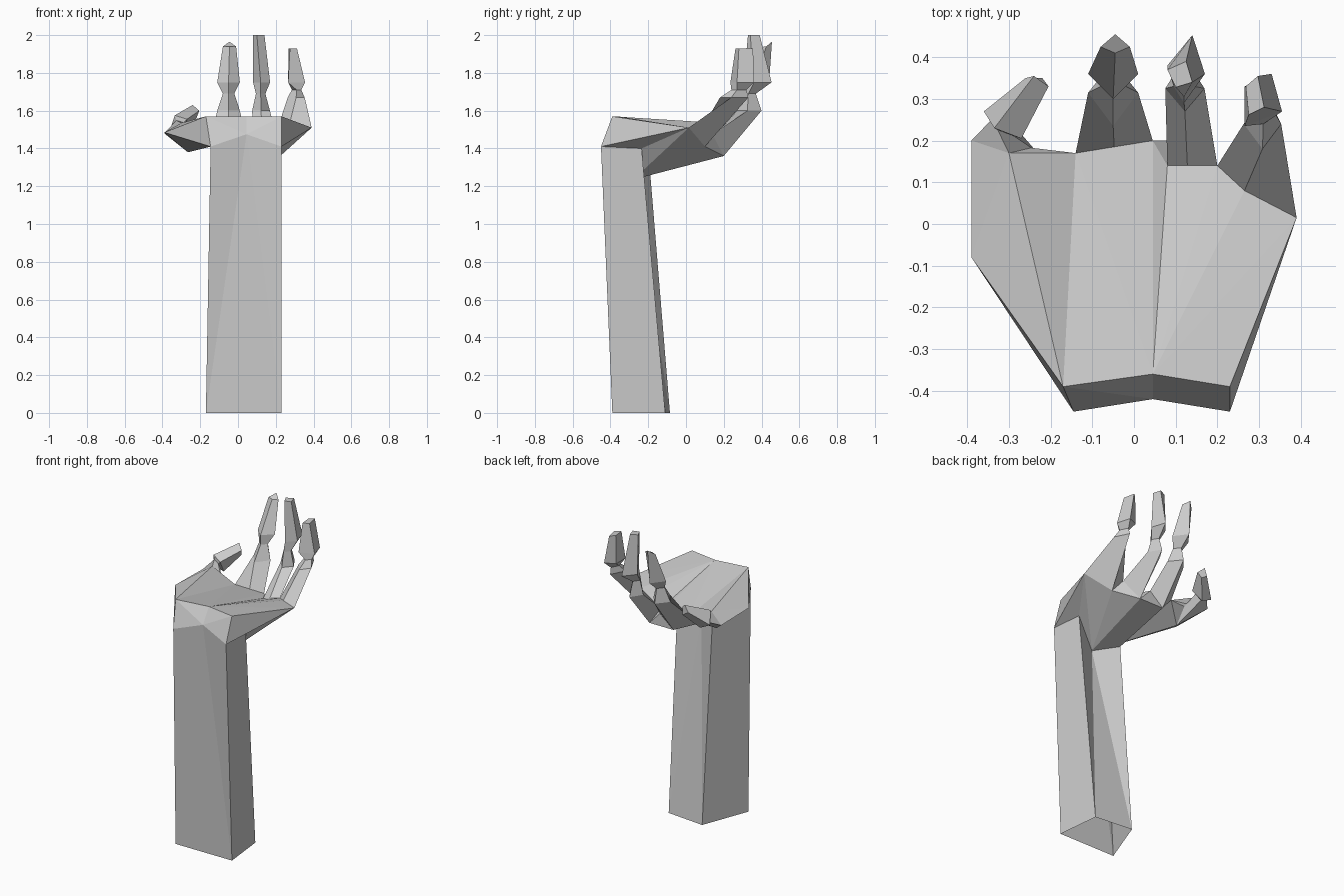
import bpy
import bmesh
from mathutils import Vector

default_cube = bpy.data.objects.get("Cube")
if default_cube:
    bpy.data.objects.remove(default_cube, do_unlink=True)

# One plain grey for the whole sculpture
grey = bpy.data.materials.new("plain_grey")
grey.use_nodes = True
colour = (0.6, 0.6, 0.6, 1)
grey.diffuse_color = colour
grey.node_tree.nodes["Principled BSDF"].inputs["Base Color"].default_value = colour


def finish(name, bm):
    """Turn the bmesh into a flat shaded object with outward normals."""
    bmesh.ops.recalc_face_normals(bm, faces=bm.faces)
    mesh = bpy.data.meshes.new(name)
    bm.to_mesh(mesh)
    bm.free()
    mesh.materials.append(grey)
    part = bpy.data.objects.new(name, mesh)
    bpy.context.collection.objects.link(part)


def shell(name, faces):
    """Join facets that share named corner points."""
    bm = bmesh.new()
    corners = {}
    for face in faces:
        for point in face:
            key = point.to_tuple()
            if key not in corners:
                corners[key] = bm.verts.new(point)
        bm.faces.new([corners[point.to_tuple()] for point in face])
    finish(name, bm)


def finger(name, rings):
    """Skin a stack of four-cornered rings and close the tip."""
    bm = bmesh.new()
    loops = [[bm.verts.new(point) for point in ring] for ring in rings]
    for lower, upper in zip(loops, loops[1:]):
        for i in range(len(lower)):
            j = (i + 1) % len(lower)
            bm.faces.new((lower[i], lower[j], upper[j], upper[i]))
    bm.faces.new(loops[-1])
    finish(name, bm)


def faceted_block(name, points):
    """Wrap a faceted solid round a few corner points."""
    bm = bmesh.new()
    for point in points:
        bm.verts.new(point)
    result = bmesh.ops.convex_hull(bm, input=bm.verts)
    unused = [v for v in result["geom_interior"] if isinstance(v, bmesh.types.BMVert)]
    bmesh.ops.delete(bm, geom=unused, context="VERTS")
    finish(name, bm)


def diamond(x, z, half_width, front, side, back, lift=0):
    """Finger section with left, front, right and back corners."""
    return [Vector((x - half_width, side, z)), Vector((x, front, z)),
            Vector((x + half_width, side, z)), Vector((x, back, z + lift))]


def section(z, *corners):
    """Level finger section through the given corners."""
    return [Vector((x, y, z)) for x, y in corners]


# Corners shared by the forearm, palm and fingers
sole_left, sole_right, sole_back_right, sole_back_left = section(
    0, (-.17, -.39), (.23, -.39), (.2, -.11), (-.055, -.085))
wrist_left = Vector((-.145, -.45, 1.41))
wrist_centre = Vector((.045, -.42, 1.475))
wrist_right = Vector((.23, -.45, 1.41))
wrist_side = Vector((.22, -.235, 1.4))
heel_right = Vector((.085, -.28, 1.235))
heel_left = Vector((-.055, -.19, 1.275))
rim_left = Vector((-.17, -.39, 1.57))
rim_centre = Vector((.045, -.36, 1.57))
rim_right = Vector((.23, -.39, 1.57))
index_left = Vector((-.14, .17, 1.46))
index_right = Vector((.045, .2, 1.44))
index_under = Vector((-.05, .2, 1.36))
middle_left = Vector((.08, .14, 1.44))
middle_right = Vector((.2, .14, 1.475))
middle_under = Vector((.12, .2, 1.36))
little_front = Vector((.265, .08, 1.5))
little_right = Vector((.39, .015, 1.51))
little_under = Vector((.25, .1, 1.41))

# Forearm: open at the bottom, hollowed below the heel of the hand
shell("forearm", [
    (sole_left, wrist_centre, wrist_left),
    (sole_left, sole_right, wrist_centre),
    (sole_right, wrist_right, wrist_centre),
    (sole_right, sole_back_right, wrist_side, wrist_right),
    (sole_back_right, heel_right, wrist_side),
    (sole_back_right, sole_back_left, heel_right),
    (sole_back_left, heel_left, heel_right),
    (sole_back_left, sole_left, wrist_left, heel_left)])

# Palm: a shallow cup with its rim at the wrist
cup_edge = [rim_left, index_left, index_right, middle_left,
            middle_right, little_front, little_right, rim_right]
underside = [heel_left, index_under, middle_under, little_under, little_right, wrist_side]
shell("palm", [(rim_centre, a, b) for a, b in zip(cup_edge, cup_edge[1:])]
      + [(heel_right, a, b) for a, b in zip(underside, underside[1:])]
      + [(wrist_left, wrist_centre, rim_left),
         (wrist_centre, rim_centre, rim_left),
         (wrist_centre, rim_right, rim_centre),
         (wrist_centre, wrist_right, rim_right),
         (wrist_right, little_right, rim_right),
         (wrist_right, wrist_side, little_right),
         (heel_left, wrist_left, rim_left),
         (heel_left, rim_left, index_left),
         (heel_left, index_left, index_under),
         (index_right, middle_left, middle_under),
         (index_right, middle_under, index_under),
         (middle_right, little_under, middle_under)])

# Fingers: wide root, pinched joint and tapering end
finger("index_finger", [
    [index_left, index_left.lerp(index_right, .5), index_right, index_under],
    diamond(-.05, 1.6, .06, .235, .315, .39),
    diamond(-.05, 1.69, .03, .3, .33, .37),
    diamond(-.05, 1.75, .06, .3, .36, .44),
    diamond(-.045, 1.94, .035, .41, .425, .455, .025)])
finger("middle_finger", [
    [middle_left, middle_left.lerp(middle_right, .4), middle_right, middle_under],
    diamond(.122, 1.6, .047, .27, .325, .4),
    diamond(.12, 1.69, .025, .29, .33, .37),
    section(1.75, (.08, .38), (.12, .305), (.17, .36), (.14, .453)),
    section(2, (.08, .37), (.1, .328), (.14, .34), (.125, .39))])
finger("little_finger", [
    [middle_right, little_front, little_right, little_under],
    diamond(.308, 1.67, .045, .18, .24, .33),
    diamond(.31, 1.71, .025, .24, .27, .32),
    section(1.75, (.265, .33), (.265, .235), (.355, .27), (.33, .36)),
    section(1.93, (.268, .33), (.275, .262), (.312, .28), (.297, .355))])

# Thumb: broad wedge at the side of the palm
thumb_outer = Vector((-.39, .2, 1.48))
thumb_top = Vector((-.3, .17, 1.535))
thumb_web = Vector((-.235, .175, 1.45))
thumb_under = Vector((-.265, .07, 1.38))
faceted_block("thumb_base", [
    rim_left, wrist_left, Vector((-.39, -.08, 1.485)), thumb_under,
    thumb_outer, thumb_top, thumb_web, index_left])

# Thumb end: pinched joint, then a tip leaning inwards
joint = Vector((-.315, .22, 1.51))
bulge = [Vector((-.36, .27, 1.5)), Vector((-.335, .23, 1.575)),
         Vector((-.27, .205, 1.555)), Vector((-.29, .27, 1.465))]
thumb_tip = [Vector((-.26, .35, 1.585)), Vector((-.24, .355, 1.63)),
             Vector((-.205, .33, 1.6)), Vector((-.22, .35, 1.56))]
finger("thumb_end", [[thumb_outer, thumb_top, thumb_web, thumb_under],
                     [joint.lerp(corner, .6) for corner in bulge], bulge, thumb_tip])
